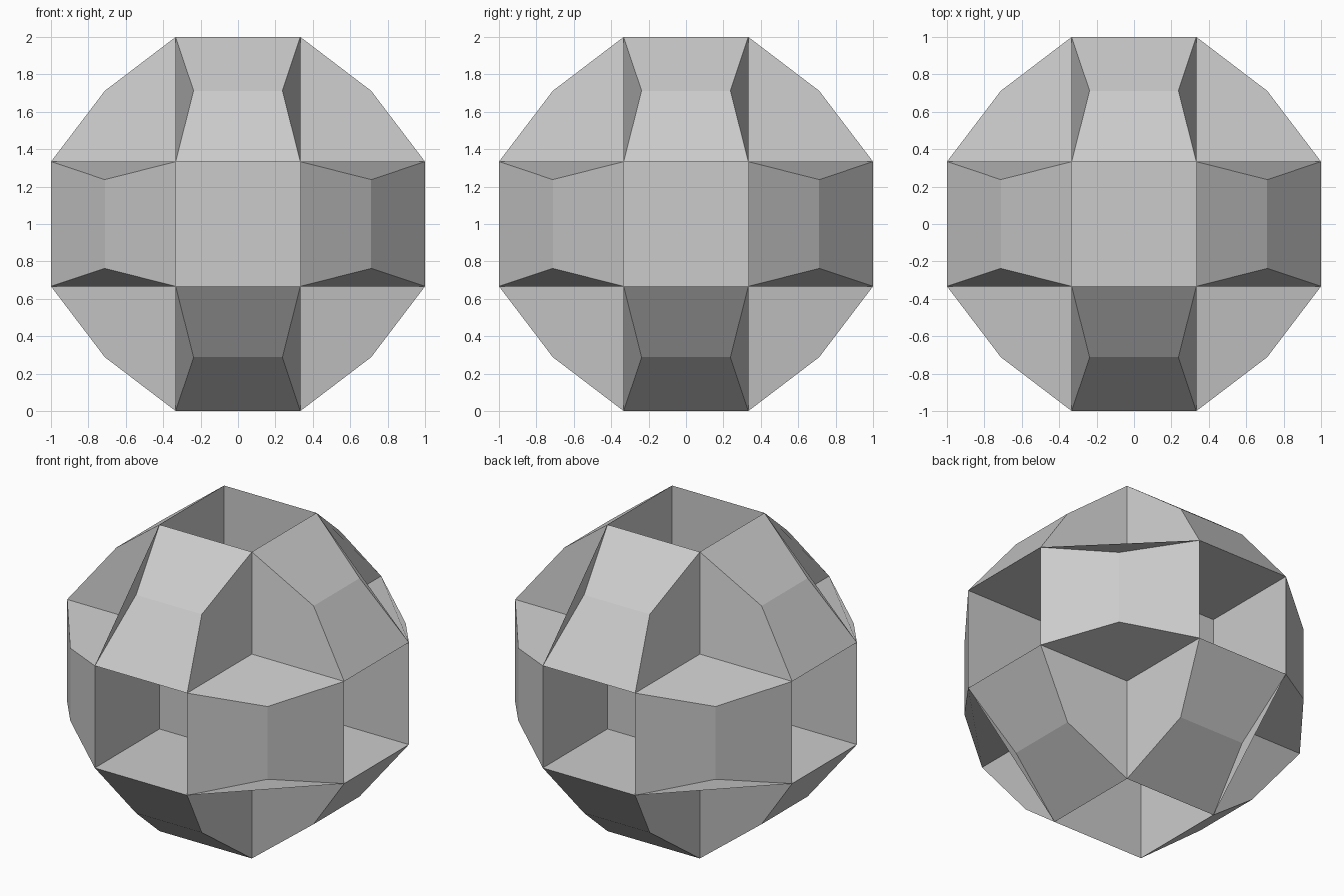
import bpy
from mathutils import Matrix, Vector

if "Cube" in bpy.data.objects:
    bpy.data.objects.remove(bpy.data.objects["Cube"])

T = 1 / 3            # one third of the block
M = 0.712            # rounded-in outer ridge
W = M / 3            # half length of that ridge
CENTRE = Vector((0, 0, 1))


def make_object(name, verts, faces):
    mesh = bpy.data.meshes.new(name)
    mesh.from_pydata([v + CENTRE for v in verts], [], faces)
    obj = bpy.data.objects.new(name, mesh)
    bpy.context.collection.objects.link(obj)
    return obj


# One edge block along x: half length, y, z of each section corner
section = [(T, 1, T), (W, M, M), (T, T, 1), (T, T, T)]
block = [Vector((s * w, y, z)) for s in (-1, 1) for w, y, z in section]
block_faces = [(4, 5, 6, 7), (2, 1, 0, 3)]
block_faces += [(i, (i + 1) % 4, (i + 1) % 4 + 4, i + 4) for i in range(4)]

# Twelve edge blocks: four around each of the three axes
verts, faces = [], []
cycle = Matrix(((0, 0, 1), (1, 0, 0), (0, 1, 0)))
turn = Matrix(((1, 0, 0), (0, 0, -1), (0, 1, 0)))
axis = Matrix.Identity(3)
for a in range(3):
    spin = axis.copy()
    for k in range(4):
        base = len(verts)
        verts += [spin @ v for v in block]
        faces += [tuple(base + i for i in f) for f in block_faces]
        spin = spin @ turn
    axis = cycle @ axis
make_object("edge_blocks", verts, faces)

# Central cube at the bottom of the square recesses
bpy.ops.mesh.primitive_cube_add(size=2 * T, location=CENTRE)
bpy.context.object.name = "core_cube"
